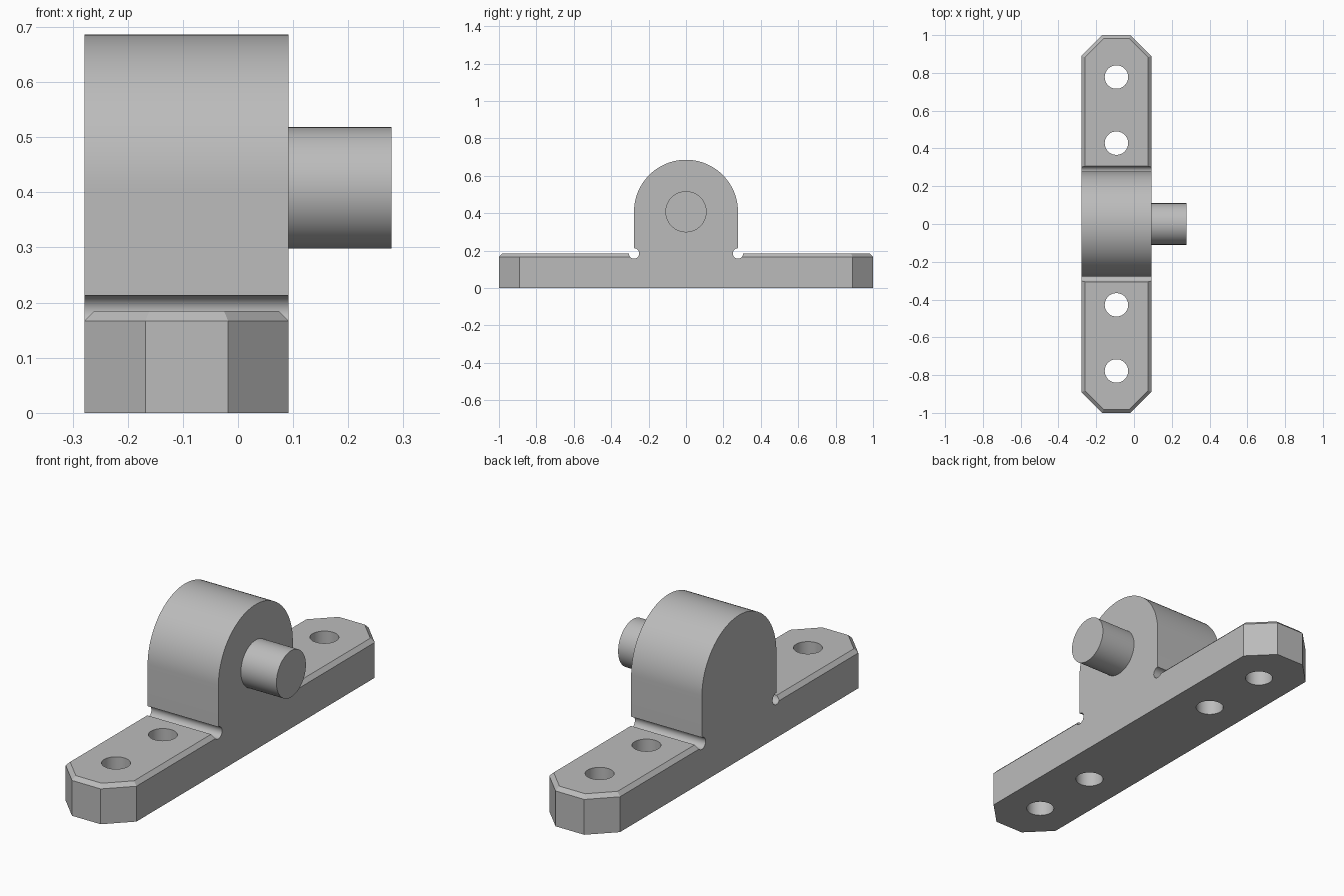
import bpy, bmesh
from math import pi, cos, sin, radians
from mathutils import Matrix, Vector

default = bpy.data.objects.get("Cube")
if default:
    bpy.data.objects.remove(default, do_unlink=True)

X0, X1 = -0.278, 0.092          # bracket width
MID = (X0 + X1) / 2
PLATE_H, CORNER, EDGE = 0.185, 0.11, 0.018
R, AXIS_Z = 0.278, 0.408        # rounded housing

steel = bpy.data.materials.new("light grey steel")
steel.use_nodes = True
GREY = (0.5, 0.5, 0.5, 1)
steel.diffuse_color = GREY
steel.node_tree.nodes["Principled BSDF"].inputs["Base Color"].default_value = GREY


def make_object(name, bm):
    bmesh.ops.recalc_face_normals(bm, faces=bm.faces)
    mesh = bpy.data.meshes.new(name)
    bm.to_mesh(mesh)
    bm.free()
    mesh.materials.append(steel)
    obj = bpy.data.objects.new(name, mesh)
    bpy.context.collection.objects.link(obj)
    return obj


def extrude(bm, points, direction):
    face = bm.faces.new([bm.verts.new(p) for p in points])
    new = bmesh.ops.extrude_face_region(bm, geom=[face])["geom"]
    bmesh.ops.translate(bm, vec=direction, verts=[v for v in new if isinstance(v, bmesh.types.BMVert)])


def cylinder(bm, radius, length, centre, axis, sides=64):
    turn = Matrix.Rotation(pi / 2, 4, "Y") if axis == "X" else Matrix()
    bmesh.ops.create_cone(bm, cap_ends=True, segments=sides, radius1=radius, radius2=radius,
                          depth=length, matrix=Matrix.Translation(centre) @ turn)


def apply_boolean(target, other, operation):
    mod = target.modifiers.new(operation.lower(), "BOOLEAN")
    mod.operation, mod.object, mod.solver = operation, other, "EXACT"
    bpy.context.view_layer.objects.active = target
    bpy.ops.object.modifier_apply(modifier=mod.name)
    bpy.data.objects.remove(other, do_unlink=True)


def smooth(obj):
    bpy.ops.object.select_all(action="DESELECT")
    obj.select_set(True)
    bpy.context.view_layer.objects.active = obj
    bpy.ops.object.shade_smooth_by_angle(angle=radians(30))


# Mounting plate: clipped corners, chamfered top rim
bm = bmesh.new()
outline = [(X0, 1 - CORNER), (X0 + CORNER, 1), (X1 - CORNER, 1), (X1, 1 - CORNER)]
outline += [(x, -y) for x, y in reversed(outline)]
extrude(bm, [(x, y, 0) for x, y in outline], Vector((0, 0, PLATE_H)))
rim = [e for e in bm.edges if all(v.co.z > PLATE_H / 2 for v in e.verts)]
bmesh.ops.bevel(bm, geom=rim, offset=EDGE, segments=1, affect="EDGES")
bracket = make_object("bracket", bm)

# Rounded housing rising from the plate
bm = bmesh.new()
arc = [(X0, R * cos(pi * i / 48), AXIS_Z + R * sin(pi * i / 48)) for i in range(49)]
extrude(bm, [(X0, R, 0)] + arc + [(X0, -R, 0)], Vector((X1 - X0, 0, 0)))
apply_boolean(bracket, make_object("housing", bm), "UNION")

# Relief grooves beside the housing and bolt holes through the plate
bm = bmesh.new()
for side in (-1, 1):
    cylinder(bm, 0.028, 0.6, (MID, side * R, PLATE_H), "X", 32)
    for y in (0.428, 0.778):
        cylinder(bm, 0.062, 0.6, (MID, side * y, 0.1), "Z")
apply_boolean(bracket, make_object("cutters", bm), "DIFFERENCE")

# Merge flat faces left split by the cuts
bm = bmesh.new()
bm.from_mesh(bracket.data)
bmesh.ops.remove_doubles(bm, verts=bm.verts, dist=0.0001)
bmesh.ops.dissolve_limit(bm, angle_limit=radians(0.5), verts=bm.verts, edges=bm.edges)
bm.to_mesh(bracket.data)
bm.free()
smooth(bracket)

# Shaft pin on the left face of the housing
bm = bmesh.new()
cylinder(bm, 0.11, 0.278 - X1, ((X1 + 0.278) / 2, 0, AXIS_Z), "X")
smooth(make_object("pin", bm))
